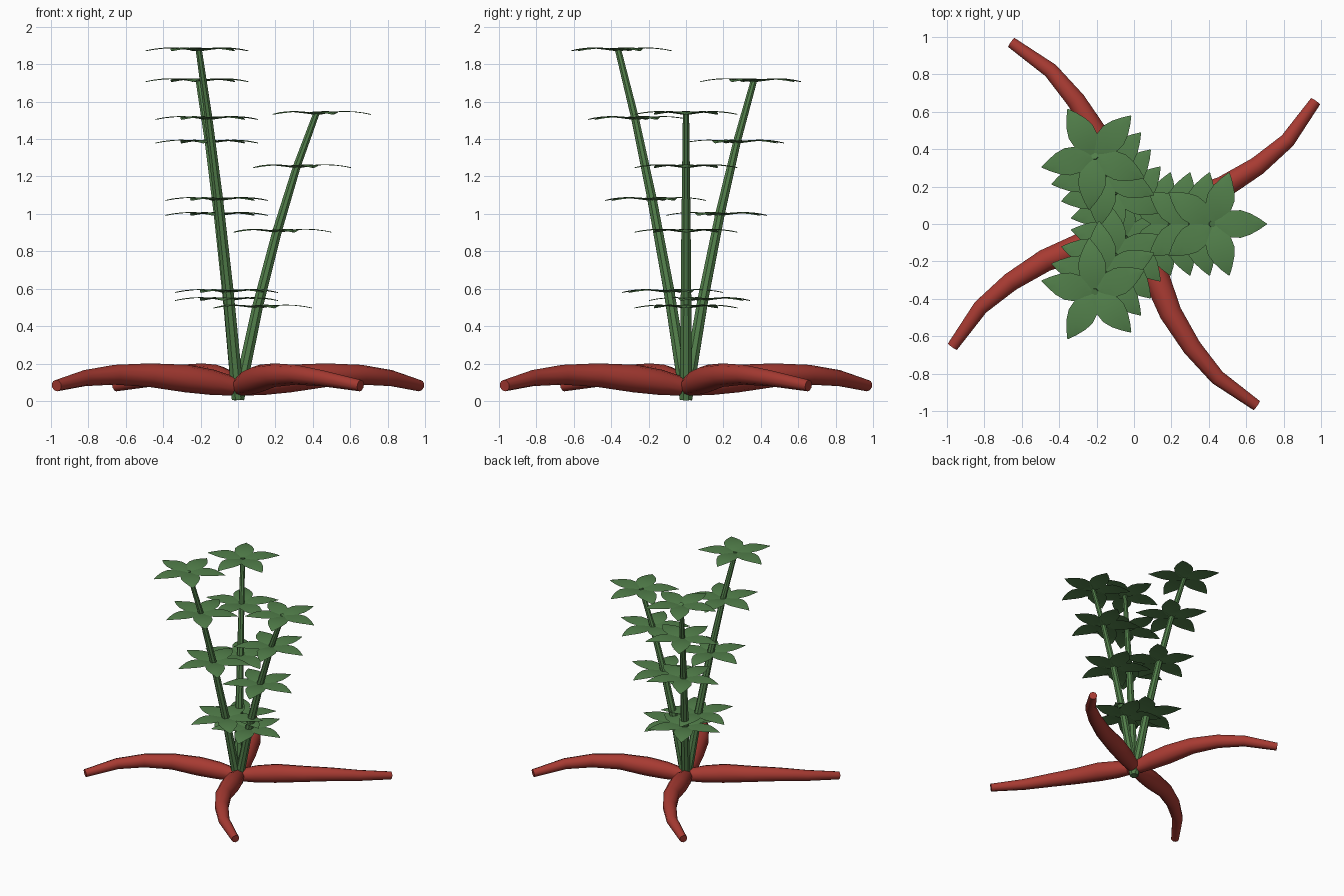
import bpy, bmesh, math
from mathutils import Vector, Matrix

if "Cube" in bpy.data.objects:
    bpy.data.objects.remove(bpy.data.objects["Cube"])


def material(name, rgb):
    m = bpy.data.materials.new(name)
    m.diffuse_color = (*rgb, 1)
    m.use_nodes = True
    m.node_tree.nodes["Principled BSDF"].inputs["Base Color"].default_value = m.diffuse_color
    return m


GREEN = material("leaf green", (0.085, 0.215, 0.07))
RED = material("root red", (0.39, 0.043, 0.032))


def finish(bm, name, mat):
    mesh = bpy.data.meshes.new(name)
    bm.to_mesh(mesh)
    bm.free()
    mesh.materials.append(mat)
    ob = bpy.data.objects.new(name, mesh)
    bpy.context.collection.objects.link(ob)
    bpy.ops.object.select_all(action='DESELECT')
    ob.select_set(True)
    bpy.context.view_layer.objects.active = ob
    bpy.ops.object.shade_smooth_by_angle(angle=math.radians(40))
    return ob


def tube(name, points, radii, mat, sides=8):
    """Capped tapering tube along a path."""
    bm = bmesh.new()
    pts = [Vector(p) for p in points]
    rings = []
    for i, p in enumerate(pts):
        d = (pts[min(i + 1, len(pts) - 1)] - pts[max(i - 1, 0)]).normalized()
        ref = Vector((0, 0, 1)) if abs(d.z) < 0.8 else Vector((0, 1, 0))
        u = ref.cross(d).normalized()
        v = d.cross(u)
        ring = []
        for k in range(sides):
            a = math.tau * (k + 0.5) / sides
            ring.append(bm.verts.new(p + radii[i] * (u * math.cos(a) + v * math.sin(a))))
        rings.append(ring)
    for a, b in zip(rings, rings[1:]):
        for k in range(sides):
            n = (k + 1) % sides
            bm.faces.new((a[k], a[n], b[n], b[k]))
    bm.faces.new(rings[0][::-1])
    bm.faces.new(rings[-1])
    return finish(bm, name, mat)


# Leaf outline: distance from stem, half width, height
LEAF = [(0.0, 0.015, -0.006), (0.05, 0.048, 0.002), (0.10, 0.071, 0.008),
        (0.15, 0.074, 0.010), (0.20, 0.058, 0.008), (0.25, 0.030, 0.002),
        (0.29, 0.002, -0.006)]


def whorl(name, centre, turn):
    """Five pointed leaves around the stem."""
    bm = bmesh.new()
    for k in range(5):
        rot = Matrix.Rotation(turn + math.tau * k / 5, 3, 'Z')
        rows = []
        for r, w, z in LEAF:
            rows.append([bm.verts.new(Vector(centre) + rot @ Vector((r, s * w, z - abs(s) * 0.004)))
                         for s in (-1, 0, 1)])
        for a, b in zip(rows, rows[1:]):
            for j in range(2):
                bm.faces.new((a[j], b[j], b[j + 1], a[j + 1]))
    return finish(bm, name, GREEN)


# Three leaning stems, each with four whorls: lean angle, reach, joint heights
STEMS = [(0, 0.42, (0.505, 0.91, 1.255, 1.54)),
         (120, 0.42, (0.545, 1.0, 1.387, 1.715)),
         (240, 0.42, (0.588, 1.08, 1.513, 1.88))]
for n, (deg, reach, heights) in enumerate(STEMS, 1):
    a = math.radians(deg)
    path = [(0, 0, 0.01)]
    for i, z in enumerate(heights, 1):
        r = reach * i / 4
        path.append((r * math.cos(a), r * math.sin(a), z))
    tube(f"stem_{n}", path, (0.036, 0.031, 0.027, 0.022, 0.018), GREEN)
    for i, p in enumerate(path[1:], 1):
        whorl(f"leaves_{n}_{i}", p, a)

# Four curved roots, turned a quarter each
ROOT = [(0.018, -0.03, 0.08), (0.06, -0.14, 0.10), (0.117, -0.278, 0.12), (0.195, -0.475, 0.138),
        (0.31, -0.66, 0.14), (0.445, -0.82, 0.122), (0.655, -0.97, 0.082)]
RADII = (0.052, 0.068, 0.074, 0.063, 0.053, 0.043, 0.031)
for n in range(4):
    rot = Matrix.Rotation(n * math.pi / 2, 3, 'Z')
    tube(f"root_{n + 1}", [rot @ Vector(p) for p in ROOT], RADII, RED, 10)
